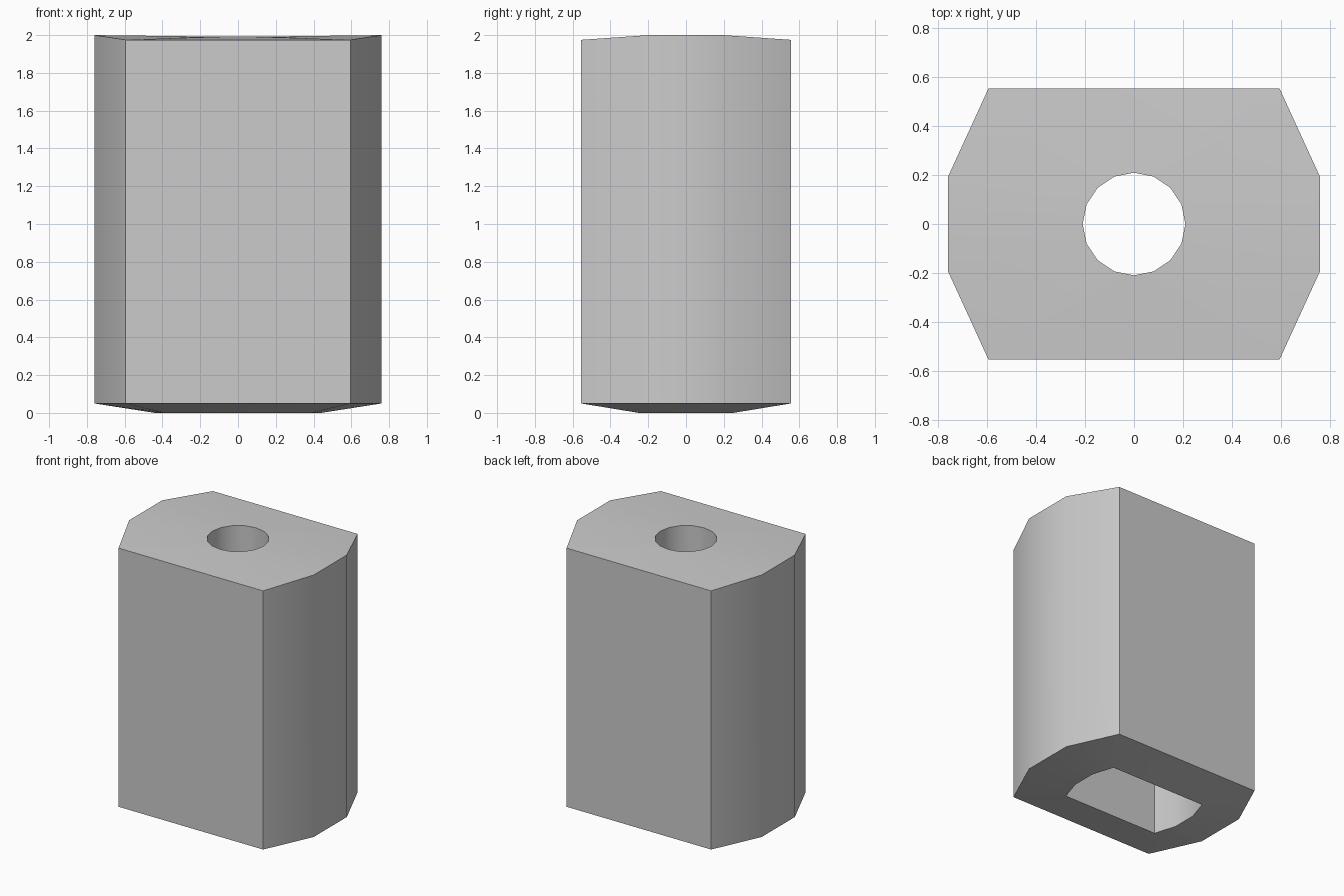
import bpy
import bmesh
from math import cos, sin, pi, radians

cube = bpy.data.objects.get("Cube")
if cube:
    bpy.data.objects.remove(cube, do_unlink=True)

mat = bpy.data.materials.new("plain_grey")
mat.use_nodes = True
GREY = (0.6, 0.6, 0.6, 1)
mat.diffuse_color = GREY
mat.node_tree.nodes["Principled BSDF"].inputs["Base Color"].default_value = GREY


def flat_sided(corner_x, corner_y, end_x, end_y):
    """Outline with flat front and back and three-facet ends."""
    right = [(corner_x, -corner_y), (end_x, -end_y), (end_x, end_y), (corner_x, corner_y)]
    return right + [(-x, -y) for x, y in right]


def circle(radius, sides):
    return [(radius * cos(2 * pi * i / sides), radius * sin(2 * pi * i / sides))
            for i in range(sides)]


bm = bmesh.new()


def ring(points, height):
    """Closed loop of vertices; height is a function of y."""
    return [bm.verts.new((x, y, height(y))) for x, y in points]


def bridge(a, b):
    for i in range(len(a)):
        j = (i + 1) % len(a)
        bm.faces.new((a[i], a[j], b[j], b[i]))


def fill_between(outer, inner):
    edges = []
    for loop in (outer, inner):
        for i, v in enumerate(loop):
            w = loop[(i + 1) % len(loop)]
            edges.append(bm.edges.get((v, w)) or bm.edges.new((v, w)))
    bmesh.ops.triangle_fill(bm, edges=edges, use_beauty=True, normal=(0, 0, 1))


body = flat_sided(0.595, 0.555, 0.76, 0.195)
socket = flat_sided(0.39, 0.25, 0.44, 0.09)
bore = circle(0.21, 16)

# Outer shell, crowned across its depth, and sloping underside
top = ring(body, lambda y: 1.975 if abs(y) > 0.3 else 2.0)
base = ring(body, lambda y: 0.05)
socket_mouth = ring(socket, lambda y: 0)
bridge(top, base)
bridge(base, socket_mouth)

# Socket rising from below, meeting the round bore from above
socket_end = ring(socket, lambda y: 1.2)
bore_end = ring(bore, lambda y: 1.2)
bore_mouth = ring(bore, lambda y: 1.993)
bridge(socket_mouth, socket_end)
bridge(bore_end, bore_mouth)
fill_between(socket_end, bore_end)
fill_between(top, bore_mouth)

bmesh.ops.recalc_face_normals(bm, faces=bm.faces)
mesh = bpy.data.meshes.new("sleeve_body")
bm.to_mesh(mesh)
bm.free()
mesh.materials.append(mat)

sleeve = bpy.data.objects.new("sleeve_body", mesh)
bpy.context.collection.objects.link(sleeve)
bpy.ops.object.select_all(action="DESELECT")
sleeve.select_set(True)
bpy.context.view_layer.objects.active = sleeve
bpy.ops.object.shade_smooth_by_angle(angle=radians(35))
# End facets share smooth shading
